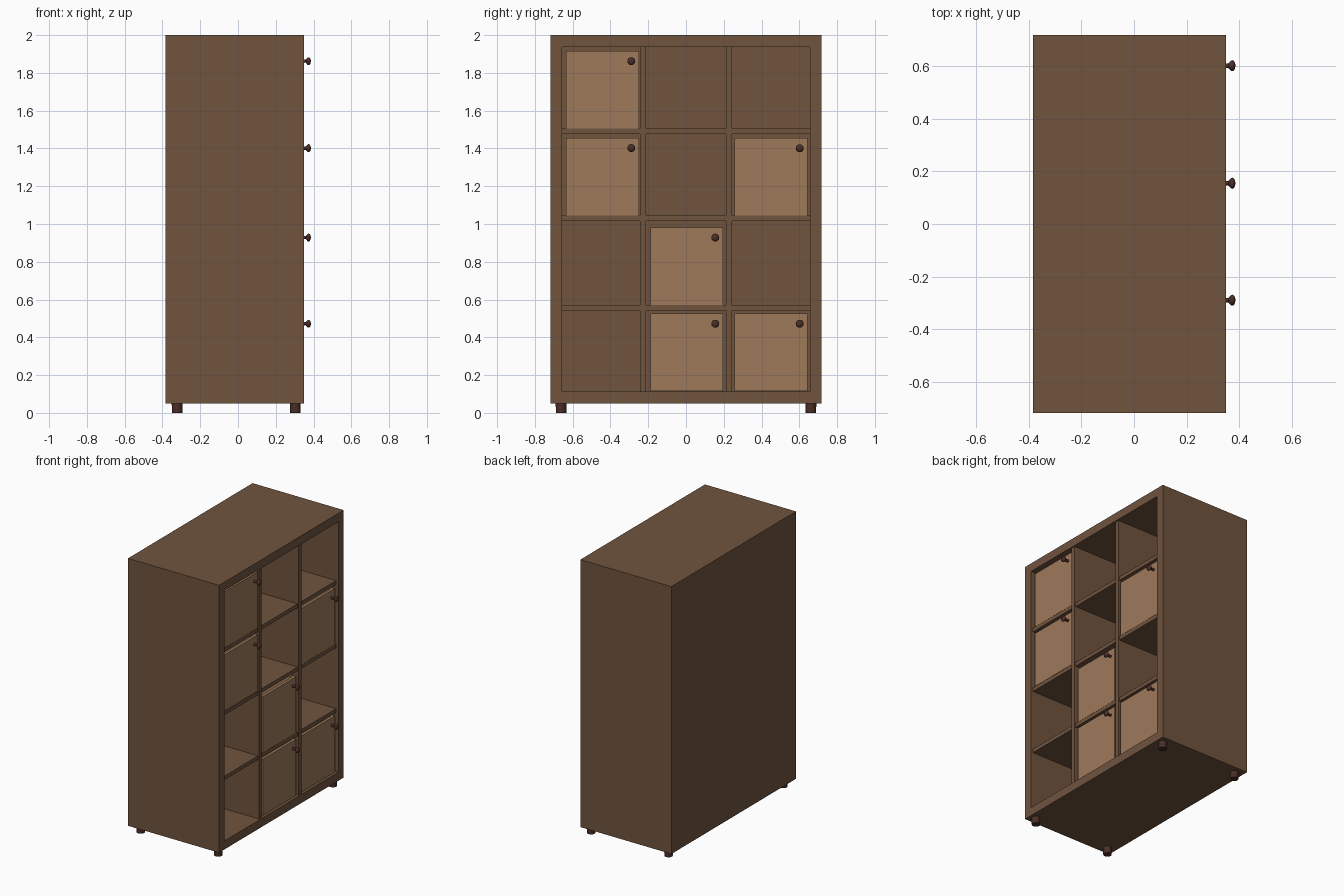
import bpy, bmesh, math
from mathutils import Vector

if "Cube" in bpy.data.objects:
    bpy.data.objects.remove(bpy.data.objects["Cube"])


def material(name, rgb):
    m = bpy.data.materials.new(name)
    m.diffuse_color = (*rgb, 1)
    m.use_nodes = True
    m.node_tree.nodes["Principled BSDF"].inputs["Base Color"].default_value = m.diffuse_color
    return m


WOOD = material("brown_wood", (0.16, 0.087, 0.048))
LIGHT = material("light_wood", (0.337, 0.195, 0.102))
DARK = material("dark_wood", (0.07, 0.026, 0.02))


def finish(bm, name, mat):
    bmesh.ops.recalc_face_normals(bm, faces=bm.faces)
    me = bpy.data.meshes.new(name)
    bm.to_mesh(me)
    bm.free()
    me.materials.append(mat)
    ob = bpy.data.objects.new(name, me)
    bpy.context.collection.objects.link(ob)
    return ob


def box(name, lo, hi, mat, open_dir=None, wall=0.0, depth=0.0):
    """Box between two corners, optionally hollowed out from one side."""
    bm = bmesh.new()
    bmesh.ops.create_cube(bm, size=1)
    lo, hi = Vector(lo), Vector(hi)
    for v in bm.verts:
        v.co = Vector([(lo[i] + hi[i]) / 2 + v.co[i] * (hi[i] - lo[i]) for i in range(3)])
    if open_dir:
        d = Vector(open_dir)
        bm.normal_update()
        face = max(bm.faces, key=lambda f: f.normal.dot(d))
        bmesh.ops.inset_region(bm, faces=[face], thickness=wall, use_even_offset=True)
        inner = bmesh.ops.extrude_face_region(bm, geom=[face])["geom"]
        if face.is_valid:
            bmesh.ops.delete(bm, geom=[face], context='FACES_ONLY')
        verts = [g for g in inner if isinstance(g, bmesh.types.BMVert)]
        bmesh.ops.translate(bm, verts=verts, vec=-d * depth)
    return finish(bm, name, mat)


def lathe(name, profile, loc, along_x, mat, n=20):
    """Turn (radius, height) points around z, or around x for knobs."""
    bm = bmesh.new()
    rings = []
    for r, h in profile:
        ring = []
        for i in range(n):
            a = 2 * math.pi * i / n
            c, s = r * math.cos(a), r * math.sin(a)
            ring.append(bm.verts.new((h, c, s) if along_x else (c, s, h)))
        rings.append(ring)
    for a, b in zip(rings, rings[1:]):
        for i in range(n):
            j = (i + 1) % n
            bm.faces.new((a[i], a[j], b[j], b[i]))
    bm.faces.new(rings[0])
    bm.faces.new(rings[-1])
    ob = finish(bm, name, mat)
    ob.location = loc
    bpy.ops.object.select_all(action='DESELECT')
    ob.select_set(True)
    bpy.context.view_layer.objects.active = ob
    bpy.ops.object.shade_smooth_by_angle(angle=math.radians(40))
    return ob


# Outer case, open at the +x side
box("cabinet_case", (-0.385, -0.718, 0.05), (0.35, 0.718, 2.0), WOOD, (1, 0, 0), 0.062, 0.70)

# Upright dividers and the shelves between them
for side in (-1, 1):
    y = side * 0.228
    box("divider", (-0.36, y - 0.0155, 0.10), (0.34, y + 0.0155, 1.95), WOOD)
columns = [(-0.66, -0.24), (-0.215, 0.215), (0.24, 0.66)]
for y0, y1 in columns:
    for z in (0.557, 1.03, 1.491):
        box("shelf", (-0.36, y0, z - 0.014), (0.333, y1, z + 0.014), WOOD)

# Pull-out bins with knobs: centre y, base z
KNOB = [(0.010, -0.01), (0.008, 0.026), (0.014, 0.031), (0.020, 0.036),
        (0.021, 0.041), (0.018, 0.047), (0.011, 0.051), (0.004, 0.0525)]
bins = [(-0.442, 1.506), (-0.442, 1.046), (0.450, 1.045),
        (0.003, 0.572), (0.003, 0.116), (0.450, 0.116)]
for y, z in bins:
    box("bin", (-0.33, y - 0.192, z), (0.333, y + 0.192, z + 0.409), LIGHT, (0, 0, 1), 0.02, 0.385)
    lathe("bin_knob", KNOB, (0.333, y + 0.152, z + 0.356), True, DARK)

# Four short round feet
for x in (-0.33, 0.295):
    for y in (-0.661, 0.661):
        lathe("foot", [(0.028, 0.0), (0.029, 0.055)], (x + 0.008, y, 0), False, DARK)
